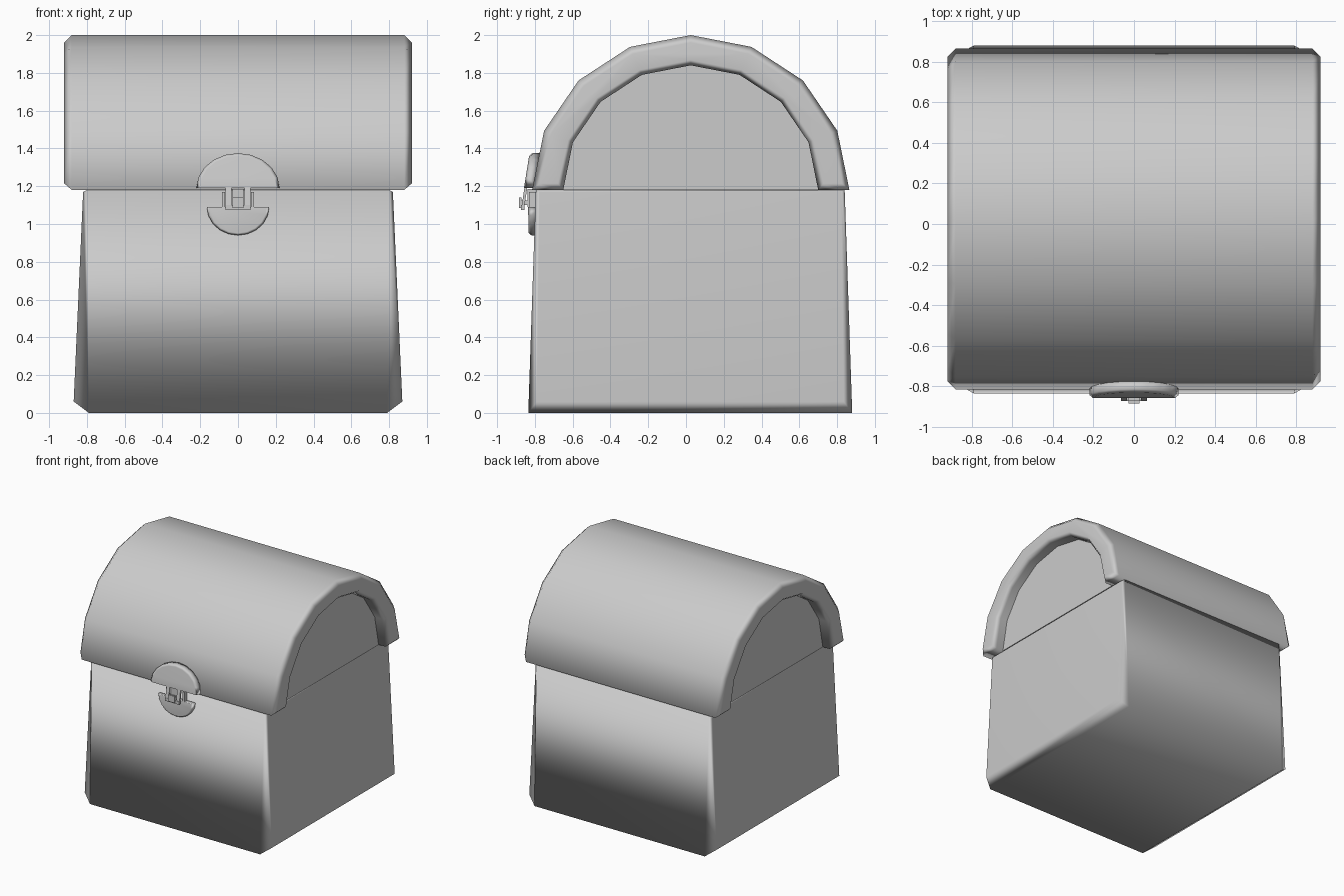
import bpy
import bmesh
from math import cos, sin, pi
from mathutils import Vector

cube = bpy.data.objects.get("Cube")
if cube:
    bpy.data.objects.remove(cube, do_unlink=True)

grey = bpy.data.materials.new("plain grey")
grey.use_nodes = True
grey.diffuse_color = (0.6, 0.6, 0.6, 1)
grey.node_tree.nodes["Principled BSDF"].inputs["Base Color"].default_value = (0.6, 0.6, 0.6, 1)


def finish(name, bm, smooth=True):
    bmesh.ops.recalc_face_normals(bm, faces=bm.faces[:])
    for f in bm.faces:
        f.smooth = smooth
    mesh = bpy.data.meshes.new(name)
    bm.to_mesh(mesh)
    bm.free()
    mesh.materials.append(grey)
    obj = bpy.data.objects.new(name, mesh)
    bpy.context.collection.objects.link(obj)
    return obj


def loft(name, loops, smooth=True):
    """Join closed loops of points into one skin and cap both ends."""
    bm = bmesh.new()
    rings = [[bm.verts.new(p) for p in loop] for loop in loops]
    n = len(rings[0])
    for a, b in zip(rings, rings[1:]):
        for i in range(n):
            j = (i + 1) % n
            bm.faces.new((a[i], a[j], b[j], b[i]))
    bm.faces.new(rings[0])
    bm.faces.new(rings[-1])
    return finish(name, bm, smooth)


def mirrored(loops):
    """Repeat loops on the other side of x = 0."""
    return [[(-x, y, z) for x, y, z in l] for l in loops] + loops[::-1]


def soften(obj):
    mod = obj.modifiers.new("face weighted shading", 'WEIGHTED_NORMAL')
    mod.mode = 'FACE_AREA'


def box(name, x0, x1, y0, y1, z0, z1, lean=0):
    """Box whose lower end can lean towards the front."""
    def ring(z, d):
        return [(x0, y0 + d, z), (x1, y0 + d, z), (x1, y1 + d, z), (x0, y1 + d, z)]
    return loft(name, [ring(z0, lean), ring(z1, 0)], smooth=False)


# Tapered body with chamfered side edges
full = [(0.79, -0.835, 0), (0.79, 0.88, 0), (0.8, 0.84, 1.18), (0.8, -0.795, 1.18)]
cap = [(0.87, -0.79, 0.06), (0.87, 0.835, 0.06), (0.82, 0.82, 1.17), (0.82, -0.775, 1.17)]
soften(loft("body", mirrored([cap, full])))


# Arched lid with a raised rim at each end
RIM_Z = 1.18


def arch(x, ry, rz, base=RIM_Z):
    pts = [(x, 0.025 - ry * cos(k * pi / 8), RIM_Z + rz * sin(k * pi / 8)) for k in range(9)]
    return [(px, y, max(z, base)) for px, y, z in pts]


def rim(x, inset, base):
    outer = arch(x, 0.84 - inset, 0.82 - inset, base)
    inner = arch(x, 0.675 + inset * 0.7, 0.66 + inset * 0.7, base)
    return outer + inner[::-1]


soften(loft("lid", mirrored([rim(0.92, 0.04, 1.215), rim(0.88, 0, RIM_Z)])))

# Flat panels closing the lid ends
loft("lid_end_panels", mirrored([arch(0.815, 0.685, 0.67)]), smooth=False)


# Clasp plates: half discs with a chamfered front rim
def half_disc(name, radius, height, base_z, front, slope, thick, steps=10):
    def ring(scale, depth):
        pts = []
        for k in range(steps + 1):
            a = pi * k / steps
            dz = height * scale * sin(a)
            pts.append((radius * scale * cos(a), front + slope * dz + depth, base_z + dz))
        return pts
    obj = loft(name, [ring(1, thick), ring(1, 0.015), ring(0.92, 0)])
    soften(obj)
    return obj


half_disc("upper_clasp_plate", 0.22, 0.185, 1.19, -0.858, 0.16, 0.07)
half_disc("lower_clasp_plate", 0.165, -0.15, 1.09, -0.836, -0.02, 0.06)

# Latch strap: a leaning frame with an opening
for side, s in (("left", 1), ("right", -1)):
    a, b = sorted((s * 0.035, s * 0.065))
    box(side + "_strap_bar", a, b, -0.855, -0.84, 1.075, 1.195, lean=-0.018)
    a, b = sorted((s * 0.068, s * 0.084))
    box(side + "_clasp_ear", a, b, -0.832, -0.78, 1.08, 1.17)
box("strap_end_bar", -0.065, 0.065, -0.873, -0.855, 1.075, 1.1)

# Catch that the strap hooks over
box("catch_post", -0.028, 0.028, -0.84, -0.79, 1.09, 1.185)
box("catch_hook", -0.028, 0.028, -0.885, -0.8, 1.1, 1.125)
box("catch_tip", -0.028, 0.028, -0.885, -0.87, 1.085, 1.14)
